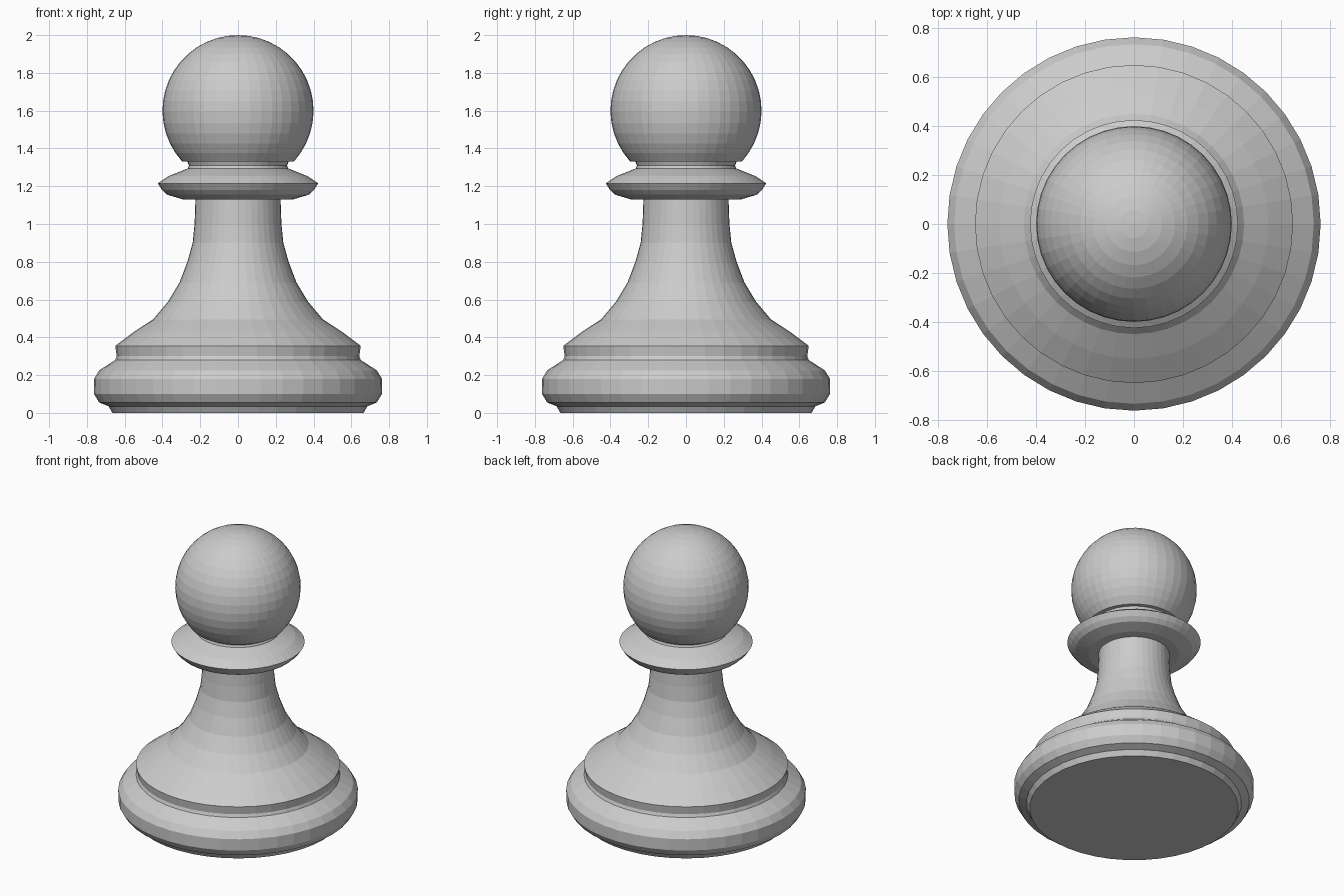
import bpy
import bmesh
import math

SIDES = 40

cube = bpy.data.objects.get("Cube")
if cube:
    bpy.data.objects.remove(cube, do_unlink=True)

# Single light grey finish
GREY = (0.6, 0.6, 0.6, 1.0)
grey = bpy.data.materials.new("light grey")
grey.use_nodes = True
grey.diffuse_color = GREY
grey.node_tree.nodes["Principled BSDF"].inputs["Base Color"].default_value = GREY


def lathe(name, profile):
    """Spin a (radius, height) profile around z; radius 0 closes an end."""
    bm = bmesh.new()
    verts = [bm.verts.new((r, 0, z)) for r, z in profile]
    edges = [bm.edges.new(pair) for pair in zip(verts, verts[1:])]
    bmesh.ops.spin(bm, geom=verts + edges, cent=(0, 0, 0), axis=(0, 0, 1),
                   angle=math.tau, steps=SIDES, use_merge=True)
    bmesh.ops.remove_doubles(bm, verts=bm.verts[:], dist=0.0005)
    bmesh.ops.recalc_face_normals(bm, faces=bm.faces[:])
    mesh = bpy.data.meshes.new(name)
    bm.to_mesh(mesh)
    bm.free()
    mesh.materials.append(grey)
    obj = bpy.data.objects.new(name, mesh)
    bpy.context.collection.objects.link(obj)
    return obj


# Foot, rounded base, and flared stem as one turned body
lathe("base_and_stem", [
    (0, 0), (0.665, 0), (0.685, 0.035), (0.735, 0.055), (0.762, 0.10),
    (0.763, 0.18), (0.735, 0.225), (0.65, 0.28), (0.642, 0.30),
    (0.65, 0.355), (0.55, 0.43), (0.45, 0.495), (0.37, 0.59),
    (0.31, 0.69), (0.268, 0.80), (0.24, 0.90), (0.23, 1.0),
    (0.225, 1.14), (0, 1.14)])

# Sharp-rimmed collar with a short neck
lathe("collar", [
    (0, 1.13), (0.29, 1.13), (0.375, 1.155), (0.402, 1.18), (0.425, 1.215),
    (0.365, 1.255), (0.265, 1.295), (0.26, 1.31), (0.27, 1.335), (0, 1.335)])

# Round head, cut off where it meets the neck
R, CENTRE, RINGS = 0.4, 1.6, 16
start = math.asin((1.33 - CENTRE) / R)
arc = [start + (math.pi / 2 - start) * i / RINGS for i in range(RINGS)]
lathe("head", [(0, 1.33)]
      + [(R * math.cos(a), CENTRE + R * math.sin(a)) for a in arc]
      + [(0, CENTRE + R)])
